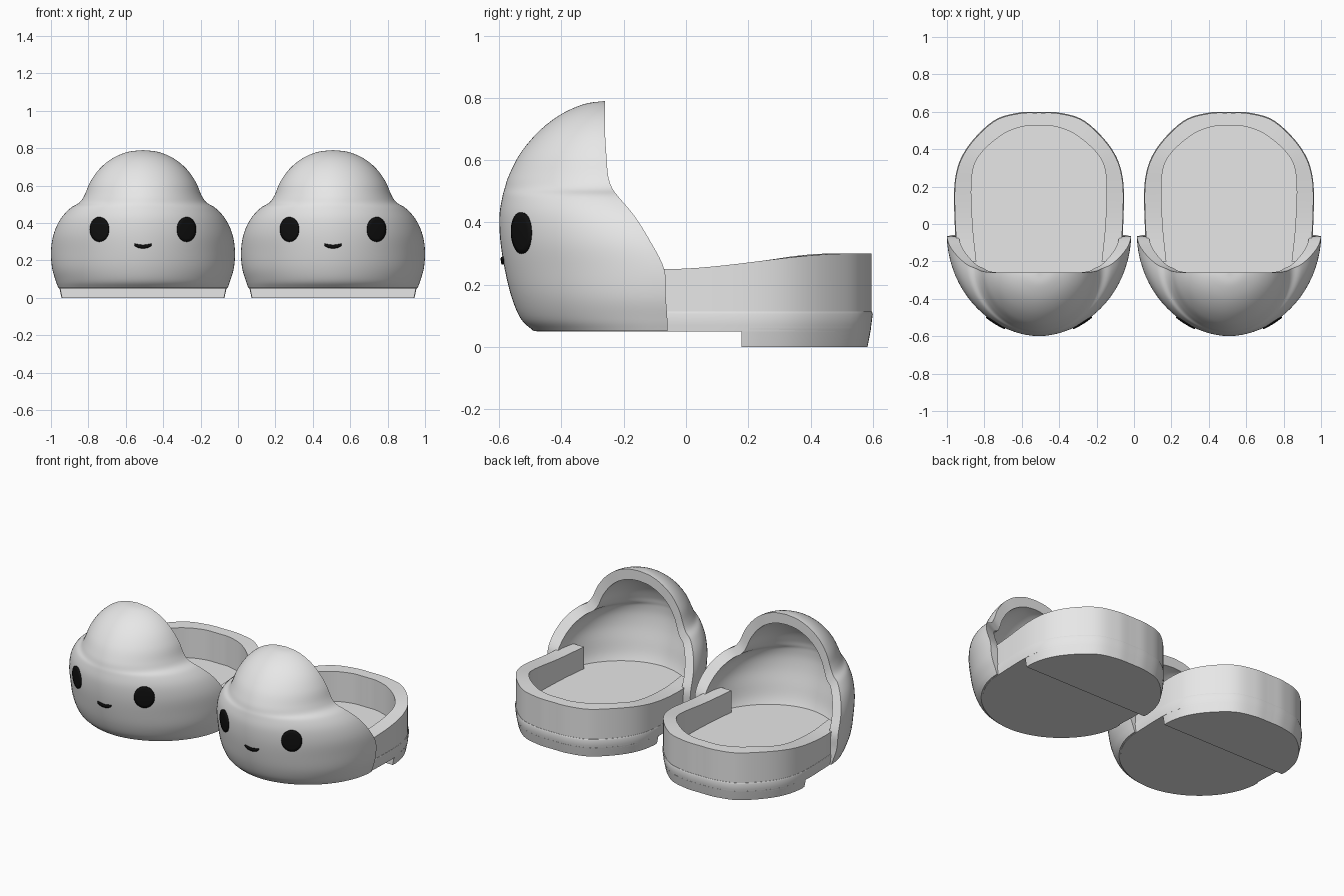
import bpy, bmesh, math
from mathutils import Vector

if "Cube" in bpy.data.objects:
    bpy.data.objects.remove(bpy.data.objects["Cube"])


def material(name, value):
    m = bpy.data.materials.new(name)
    m.diffuse_color = (value, value, value, 1)
    m.use_nodes = True
    m.node_tree.nodes["Principled BSDF"].inputs["Base Color"].default_value = m.diffuse_color
    return m


PLUSH = material("soft_white", 0.8)
BLACK = material("black", 0.005)
CENTRES = {"left": -0.508, "right": 0.508}


def smooth_curve(points, steps):
    """Catmull-Rom through points of any dimension."""
    out = []
    for i in range(len(points) - 1):
        b, c = Vector(points[i]), Vector(points[i + 1])
        a = Vector(points[i - 1]) if i else b * 2 - c
        d = Vector(points[i + 2]) if i + 2 < len(points) else c * 2 - b
        for s in range(steps):
            t = s / steps
            out.append(0.5 * (2 * b + (c - a) * t + (2 * a - 5 * b + 4 * c - d) * t * t
                              + (3 * b - a - 3 * c + d) * t ** 3))
    return out + [Vector(points[-1])]


def make_pair(name, verts, faces, mat, thickness=0):
    """One mesh, placed once for each slipper."""
    bm = bmesh.new()
    vs = [bm.verts.new(v) for v in verts]
    for f in faces:
        bm.faces.new([vs[i] for i in f])
    bmesh.ops.remove_doubles(bm, verts=bm.verts, dist=0.0003)
    bmesh.ops.recalc_face_normals(bm, faces=bm.faces)
    mesh = bpy.data.meshes.new(name)
    bm.to_mesh(mesh)
    bm.free()
    mesh.materials.append(mat)
    mesh.shade_smooth()
    mesh.set_sharp_from_angle(angle=math.radians(38))
    for side, x in CENTRES.items():
        ob = bpy.data.objects.new(side + "_" + name, mesh)
        ob.location.x = x
        bpy.context.collection.objects.link(ob)
        if thickness:
            mod = ob.modifiers.new("thickness", "SOLIDIFY")
            mod.thickness = thickness
            mod.offset = 0


def grid_faces(rows, cols, close_rows=False, close_cols=False):
    return [(r * cols + c, r * cols + (c + 1) % cols,
             (r + 1) % rows * cols + (c + 1) % cols, (r + 1) % rows * cols + c)
            for r in range(rows if close_rows else rows - 1)
            for c in range(cols if close_cols else cols - 1)]


def stacked(name, loops, mat):
    """Closed solid from stacked loops of equal length."""
    n = len(loops[0])
    faces = grid_faces(len(loops), n, close_cols=True)
    faces += [tuple(range(n)), tuple(range(n * (len(loops) - 1), n * len(loops)))]
    make_pair(name, [p for loop in loops for p in loop], faces, mat)


# Hood: height, half width, front y, rear-edge y
ROWS = smooth_curve([
    (0.052, 0.452, -0.49, -0.06), (0.09, 0.466, -0.53, -0.06),
    (0.16, 0.486, -0.56, -0.065), (0.25, 0.492, -0.582, -0.07),
    (0.34, 0.478, -0.596, -0.115), (0.42, 0.442, -0.599, -0.165),
    (0.48, 0.388, -0.59, -0.215), (0.51, 0.34, -0.582, -0.237),
    (0.55, 0.312, -0.569, -0.25), (0.62, 0.282, -0.533, -0.256),
    (0.69, 0.232, -0.475, -0.26), (0.745, 0.165, -0.405, -0.26),
    (0.78, 0.083, -0.327, -0.26), (0.79, 0, -0.26, -0.26)], 5)
POWER = 2 / 1.9
ARC = 40


def section(row, k=1.0):
    z, w, front, rear = row
    pts = []
    for i in range(ARC + 1):
        a = math.pi * i / ARC
        c, s = math.cos(a), max(0, math.sin(a))
        pts.append((k * w * math.copysign(abs(c) ** POWER, c),
                    rear + k * (front - rear) * s ** POWER,
                    0.052 + (z - 0.052) * (1 if k == 1 else 0.915)))
    return pts


n = ARC + 1
verts = [p for r in ROWS for p in section(r)]
verts += [p for r in ROWS for p in section(r, 0.87)]
half = len(ROWS) * n
faces = grid_faces(len(ROWS), n)
faces += [tuple(i + half for i in f) for f in faces]
for r in range(len(ROWS) - 1):          # rear rim
    for c in (0, n - 1):
        i = r * n + c
        faces.append((i, i + n, i + n + half, i + half))
faces += [(i, i + 1, i + 1 + half, i + half) for i in range(n - 1)]  # base rim
make_pair("hood", verts, faces, PLUSH)


def hood_y(x, z):
    for a, b in zip(ROWS, ROWS[1:]):
        if a[0] <= z <= b[0]:
            _, w, front, rear = a.lerp(b, (z - a[0]) / (b[0] - a[0]))
            return rear + (front - rear) * (1 - abs(x / w) ** 1.9) ** (1 / 1.9)


def on_hood(x, z):
    return (x, hood_y(x, z) - 0.003, z)


# Eyes and smile: thin plates following the hood
RINGS, SPOKES = 4, 28
for label, ex in (("outer_eye", -0.232), ("inner_eye", 0.232)):
    pts = [on_hood(ex + 0.05 * r / RINGS * math.cos(2 * math.pi * s / SPOKES),
                   0.366 + 0.066 * r / RINGS * math.sin(2 * math.pi * s / SPOKES))
           for r in range(1, RINGS + 1) for s in range(SPOKES)]
    faces = grid_faces(RINGS, SPOKES, close_cols=True) + [tuple(range(SPOKES))]
    make_pair(label, pts, faces, BLACK, 0.009)

smile = []
for v in (-1, 1):
    for i in range(13):
        u = i / 6 - 1
        smile.append(on_hood(0.046 * u, 0.274 + 0.011 * u * u
                             + v * (0.009 - 0.004 * u ** 4)))
make_pair("smile", smile, grid_faces(2, 13), BLACK, 0.009)


# Heel wall: open U-shaped band
def u_shape(half_points):
    h = smooth_curve(half_points, 6)
    return [Vector((-p.x, p.y)) for p in reversed(h[1:])] + h


OUTER = u_shape([(0, 0.595), (0.11, 0.59), (0.245, 0.545), (0.385, 0.40),
                 (0.445, 0.24), (0.447, 0.0), (0.43, -0.2)])
INNER = u_shape([(0, 0.525), (0.09, 0.52), (0.2, 0.475), (0.32, 0.365),
                 (0.36, 0.24), (0.355, 0.0), (0.335, -0.2)])


def wall_top(y):
    t = min(1, max(0, (y + 0.07) / 0.6))
    return 0.25 + 0.05 * t * t * (3 - 2 * t)


wall = []
for o, i in zip(OUTER, INNER):
    wall.append([(o.x, o.y, 0.11), (o.x, o.y, wall_top(o.y)),
                 (i.x, i.y, wall_top(o.y)), (i.x, i.y, 0.11)])
stacked("heel_wall", wall, PLUSH)

# Sole: rear follows the heel, front follows the hood base
rear = [p for p in OUTER if p.y > -0.05]
outline = rear + [Vector((p[0] * 0.985, p[1] * 0.985)) for p in section(ROWS[0])]


def level(points, z, k):
    return [(p.x * k, p.y * k, z) for p in points]


stacked("sole", [level(outline, 0.05, 0.995), level(outline, 0.07, 1.0),
                 level(outline, 0.106, 1.008), level(outline, 0.114, 1.003)], PLUSH)

# Raised heel block with a straight front step
block = [p for p in OUTER if p.y > 0.2]
block = [Vector((-0.446, 0.178))] + block + [Vector((0.446, 0.178))]


def block_level(z, k):
    return [(p.x * k, 0.178 + (p.y - 0.178) * k, z) for p in block]


stacked("heel_block", [block_level(0, 0.97), block_level(0.02, 0.98),
                       block_level(0.06, 0.998)], PLUSH)
